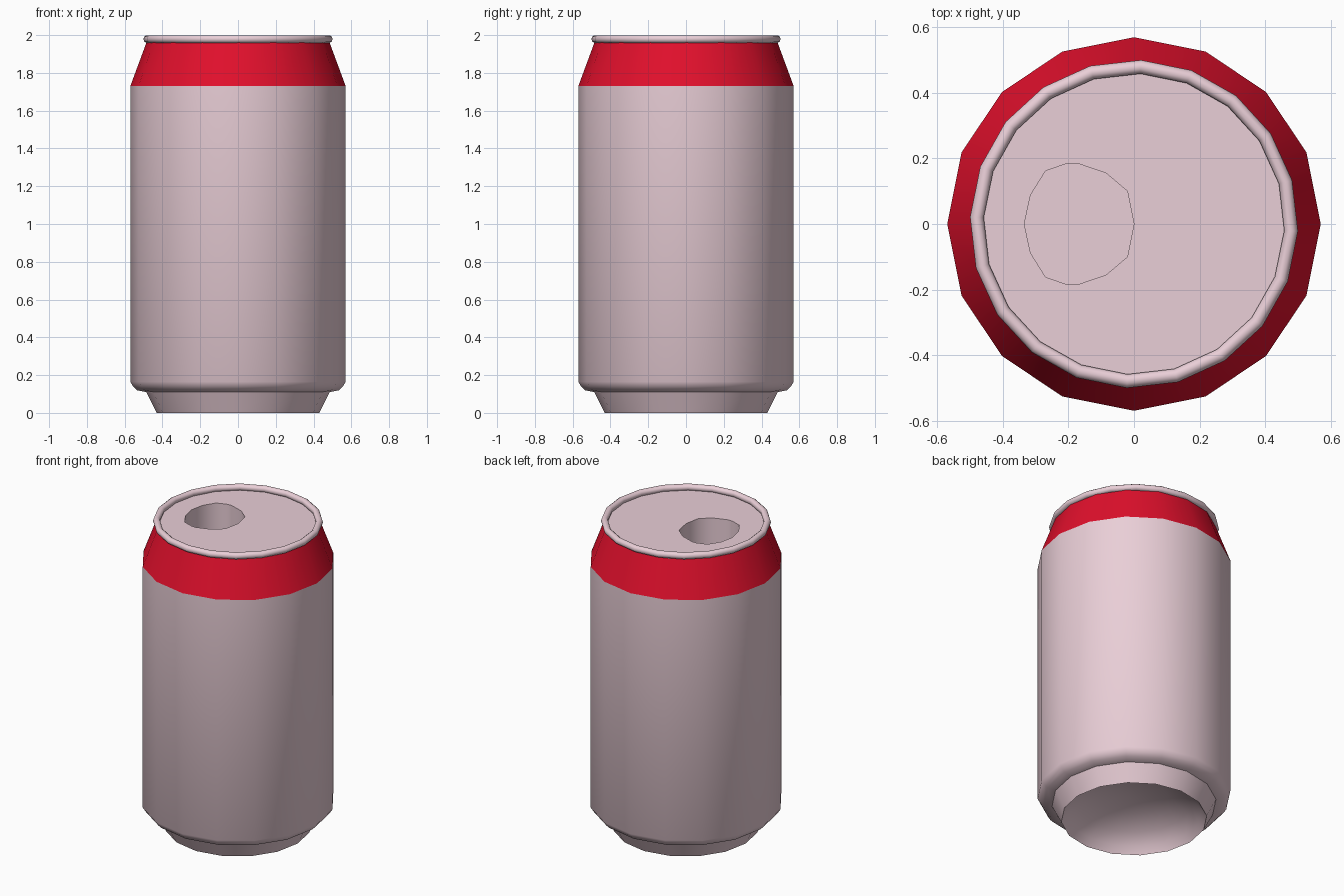
import bpy, bmesh
from math import cos, sin, pi, radians

if "Cube" in bpy.data.objects:
    bpy.data.objects.remove(bpy.data.objects["Cube"])


def material(name, rgb):
    m = bpy.data.materials.new(name)
    m.diffuse_color = (*rgb, 1)
    m.use_nodes = True
    m.node_tree.nodes["Principled BSDF"].inputs["Base Color"].default_value = m.diffuse_color
    return m


PINK = material("pale_pink", (0.82, 0.62, 0.68))
RED = material("red", (0.75, 0.005, 0.025))
SIDES = 16


def finish(name, bm, mat, angle=40, orient=True):
    if orient:
        bmesh.ops.recalc_face_normals(bm, faces=bm.faces)
    me = bpy.data.meshes.new(name)
    bm.to_mesh(me)
    bm.free()
    me.materials.append(mat)
    ob = bpy.data.objects.new(name, me)
    bpy.context.collection.objects.link(ob)
    bpy.ops.object.select_all(action='DESELECT')
    ob.select_set(True)
    bpy.context.view_layer.objects.active = ob
    bpy.ops.object.shade_smooth_by_angle(angle=radians(angle))
    return ob


def bridge(bm, a, b):
    n = len(a)
    for i in range(n):
        j = (i + 1) % n
        bm.faces.new((a[i], a[j], b[j], b[i]))


def ring(bm, r, z):
    return [bm.verts.new((r * cos(2 * pi * i / SIDES), r * sin(2 * pi * i / SIDES), z))
            for i in range(SIDES)]


def lathe(name, profile, mat, cap=False, angle=40):
    # profile runs so that faces point outward (upward on the outside)
    bm = bmesh.new()
    rings = [ring(bm, r, z) for r, z in profile]
    for a, b in zip(rings, rings[1:]):
        bridge(bm, a, b)
    if cap:
        bm.faces.new(rings[0][::-1])
    return finish(name, bm, mat, angle, orient=False)


# can wall with rounded lower edge and tapered foot
lathe("body", [(0.43, 0), (0.485, 0.11)], PINK).name = "foot"
lathe("body", [(0.485, 0.11), (0.535, 0.12), (0.555, 0.14), (0.57, 0.165), (0.57, 1.73)],
      PINK, angle=60)

# concave base under the can
lathe("base_dome", [(0.05, 0.17), (0.2, 0.15), (0.33, 0.1), (0.4, 0.045), (0.43, 0)],
      PINK, cap=True, angle=60)

# tapered shoulder
lathe("shoulder", [(0.57, 1.73), (0.485, 1.96)], RED)

# rolled rim
bpy.ops.mesh.primitive_torus_add(major_segments=20, minor_segments=10, major_radius=0.48,
                                 minor_radius=0.021, location=(0, 0, 1.979),
                                 rotation=(0, 0, radians(-2.5)))
rim = bpy.context.object
rim.name = "rim"
rim.data.materials.append(PINK)
bpy.ops.object.shade_smooth_by_angle(angle=radians(60))

# lid with drinking hole, hole wall and floor
half = [(-0.02, 0.1), (-0.085, 0.155), (-0.173, 0.185), (-0.203, 0.185),
        (-0.27, 0.162), (-0.316, 0.088)]
outline = [(0, 0)] + half + [(-0.335, 0)] + [(x, -y) for x, y in reversed(half)]
Z, DEPTH = 1.965, 0.25
bm = bmesh.new()
outer = ring(bm, 0.478, Z)
hole = [bm.verts.new((x, y, Z)) for x, y in outline]
edges = [bm.edges.new((loop[i], loop[(i + 1) % len(loop)]))
         for loop in (outer, hole) for i in range(len(loop))]
bmesh.ops.triangle_fill(bm, edges=edges, use_beauty=True, normal=(0, 0, 1))
floor = [bm.verts.new((x, y, Z - DEPTH)) for x, y in outline]
bridge(bm, hole, floor)
bm.faces.new(floor)
bmesh.ops.recalc_face_normals(bm, faces=bm.faces)
if max(bm.faces, key=lambda f: f.calc_center_median().z).normal.z < 0:
    bmesh.ops.reverse_faces(bm, faces=bm.faces)
finish("lid", bm, PINK, 40, orient=False)
